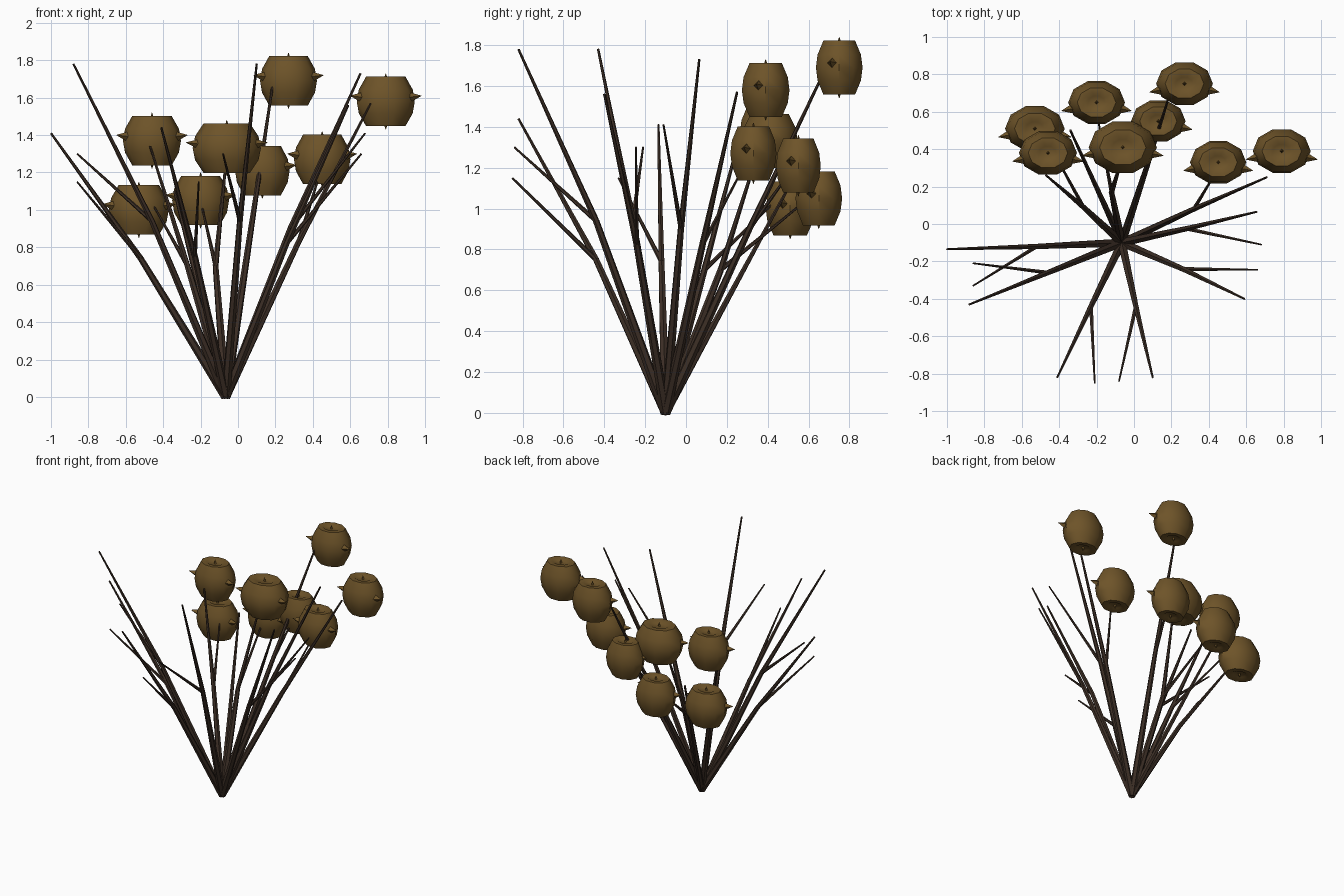
import bpy, bmesh, math
from mathutils import Vector, Matrix

if "Cube" in bpy.data.objects:
    bpy.data.objects.remove(bpy.data.objects["Cube"])


def material(name, rgb):
    m = bpy.data.materials.new(name)
    m.diffuse_color = (*rgb, 1)
    m.use_nodes = True
    m.node_tree.nodes["Principled BSDF"].inputs["Base Color"].default_value = m.diffuse_color
    return m


BARK = material("dark_bark", (0.046, 0.028, 0.019))
HUSK = material("brown_husk", (0.155, 0.088, 0.022))


def finish(bm, name, mat, smooth=None):
    bmesh.ops.recalc_face_normals(bm, faces=bm.faces)
    me = bpy.data.meshes.new(name)
    bm.to_mesh(me)
    bm.free()
    me.materials.append(mat)
    ob = bpy.data.objects.new(name, me)
    bpy.context.collection.objects.link(ob)
    if smooth:
        bpy.ops.object.select_all(action='DESELECT')
        ob.select_set(True)
        bpy.context.view_layer.objects.active = ob
        bpy.ops.object.shade_smooth_by_angle(angle=math.radians(smooth))
    return ob


def taper(bm, a, b, r1, r2, sides=6):
    """Tapered rod from a to b."""
    a, b = Vector(a), Vector(b)
    d = b - a
    rot = d.to_track_quat('Z', 'Y').to_matrix().to_4x4()
    bmesh.ops.create_cone(bm, cap_ends=True, segments=sides, radius1=r1, radius2=r2,
                          depth=d.length, matrix=Matrix.Translation((a + b) / 2) @ rot)


# stems: (tip, fork point, side twig tip), all fanning out from one root
ROOT = (-0.065, -0.1, 0.0)
STEMS = [
    ((-1.0, -0.135, 1.41), (-0.52, -0.12, 0.74), (-0.86, -0.33, 1.15)),
    ((-0.88, -0.43, 1.78), (-0.46, -0.26, 0.94), (-0.86, -0.21, 1.30)),
    ((-0.41, -0.82, 1.44), (-0.23, -0.44, 0.75), (-0.21, -0.85, 1.15)),
    ((0.10, -0.82, 1.78), (0.01, -0.44, 0.94), (-0.08, -0.84, 1.30)),
    ((0.59, -0.40, 1.56), (0.26, -0.24, 0.82), (0.66, -0.245, 1.30)),
    ((0.655, 0.065, 1.73), (0.28, -0.025, 0.90), (0.68, -0.11, 1.41)),
    ((0.71, 0.25, 1.57), (0.32, 0.08, 0.82), (0.44, 0.28, 1.20)),
    ((0.19, 0.69, 1.70), (0.07, 0.31, 0.90), (0.12, 0.51, 1.18)),
    ((-0.06, 0.36, 1.30), (-0.12, 0.17, 0.70), (-0.20, 0.60, 1.05)),
    ((-0.47, 0.26, 1.34), (-0.27, 0.09, 0.70), (-0.45, 0.42, 1.02)),
    ((-0.34, 0.50, 1.10), None, None),
]
for i, (tip, fork, twig) in enumerate(STEMS):
    bm = bmesh.new()
    if fork:
        taper(bm, ROOT, fork, 0.025, 0.016)
        taper(bm, fork, tip, 0.016, 0.006)
        taper(bm, fork, twig, 0.012, 0.005)
    else:
        taper(bm, ROOT, tip, 0.022, 0.007)
    finish(bm, f"stem_{i + 1}", BARK)

# seed pods: centre and size factor
PODS = [
    ((0.27, 0.75, 1.69), 1.0), ((0.79, 0.39, 1.58), 1.02),
    ((-0.46, 0.38, 1.37), 1.02), ((-0.06, 0.41, 1.33), 1.2),
    ((-0.53, 0.51, 1.00), 1.05), ((-0.20, 0.65, 1.05), 1.0),
    ((0.13, 0.55, 1.21), 0.96), ((0.45, 0.33, 1.27), 0.99),
]
PROFILE = [(0.30, 0.92), (0.42, 1.0), (0.68, 1.0), (0.93, 0.48), (1.0, 0.0),
           (0.93, -0.48), (0.68, -1.0), (0.42, -1.0), (0.30, -0.92)]
SIDES = 10
for i, (c, s) in enumerate(PODS):
    bm = bmesh.new()
    # husk: flat-topped ring profile with a shallow dimple at both ends
    rings = []
    for r, z in PROFILE:
        rings.append([bm.verts.new((0.152 * s * r * math.cos(2 * math.pi * k / SIDES),
                                    0.12 * s * r * math.sin(2 * math.pi * k / SIDES),
                                    0.132 * z)) for k in range(SIDES)])
    for a, b in zip(rings, rings[1:]):
        for k in range(SIDES):
            n = (k + 1) % SIDES
            bm.faces.new((a[k], a[n], b[n], b[k]))
    bm.faces.new(rings[0])
    bm.faces.new(rings[-1])
    # pointed sepals at the sides and ends
    for sx in (-1, 1):
        taper(bm, (sx * 0.11 * s, -0.03, 0.02), (sx * (0.152 * s + 0.035), -0.045, 0.03),
              0.034, 0.001, 4)
    for sz in (-1, 1):
        taper(bm, (0, 0, sz * 0.09), (0, 0, sz * 0.15), 0.02, 0.001, 4)
    bmesh.ops.translate(bm, verts=bm.verts, vec=c)
    finish(bm, f"seed_pod_{i + 1}", HUSK, 40)
